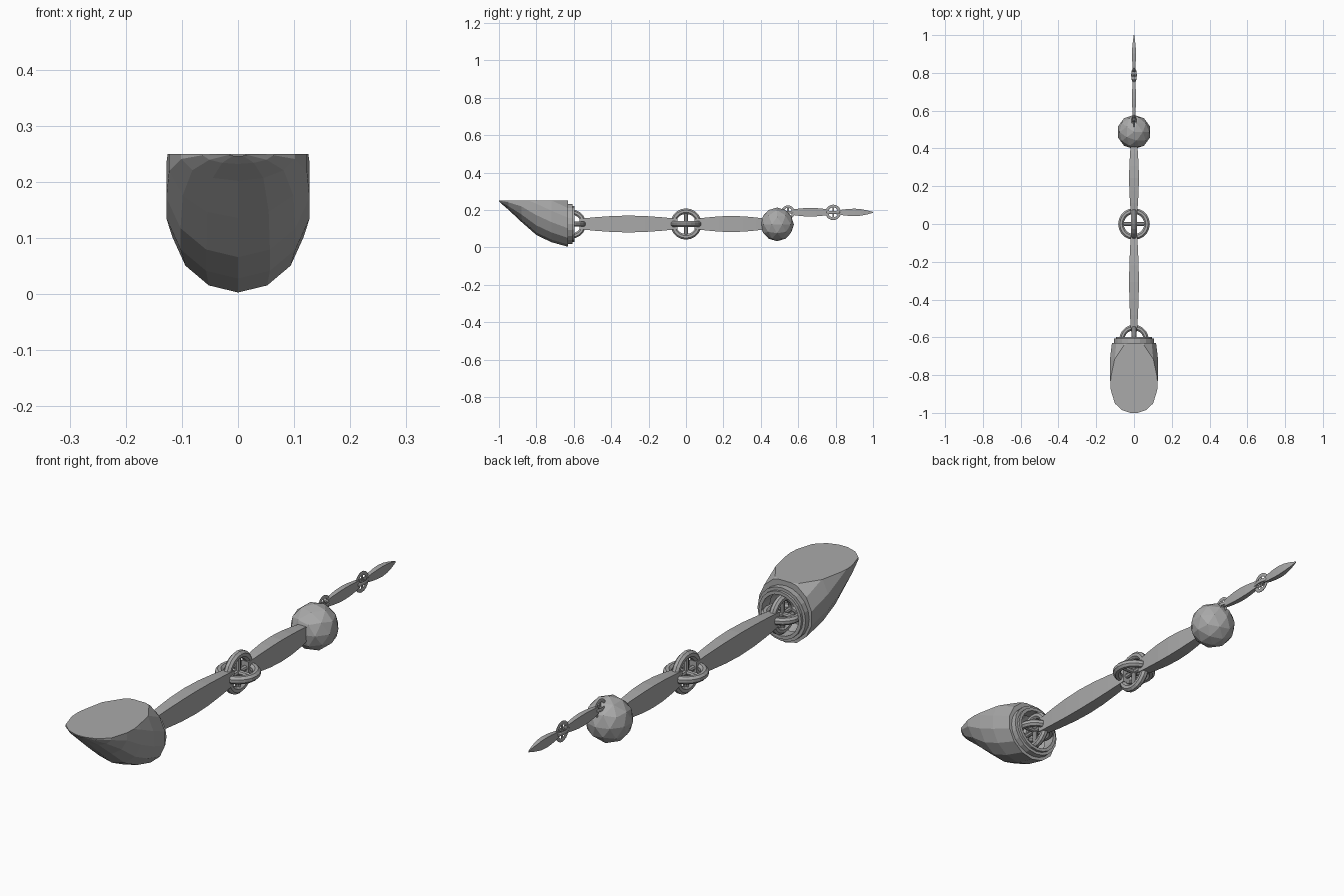
import bpy, bmesh, math
from mathutils import Vector, Matrix

if "Cube" in bpy.data.objects:
    bpy.data.objects.remove(bpy.data.objects["Cube"])

grey = bpy.data.materials.new("mid_grey")
grey.diffuse_color = (0.40, 0.40, 0.40, 1)
grey.use_nodes = True
grey.node_tree.nodes["Principled BSDF"].inputs["Base Color"].default_value = grey.diffuse_color


def finish(name, bm):
    bmesh.ops.recalc_face_normals(bm, faces=bm.faces)
    me = bpy.data.meshes.new(name)
    bm.to_mesh(me)
    bm.free()
    me.materials.append(grey)
    ob = bpy.data.objects.new(name, me)
    bpy.context.collection.objects.link(ob)
    return ob


def loft(sections, n, phase=0.0):
    """Skin elliptical sections (y, half width, half height, centre z) along y."""
    bm = bmesh.new()
    rings = []
    for y, w, h, c in sections:
        rings.append([bm.verts.new((w * math.cos(2 * math.pi * i / n + phase), y,
                                    c + h * math.sin(2 * math.pi * i / n + phase)))
                      for i in range(n)])
    for a, b in zip(rings, rings[1:]):
        for i in range(n):
            j = (i + 1) % n
            bm.faces.new((a[i], a[j], b[j], b[i]))
    bm.faces.new(rings[0])
    bm.faces.new(rings[-1])
    return bm


# scoop: round cup cut flat on top
cup = [(-1.0, 0.02, 0.006, 0.252), (-0.985, 0.065, 0.02, 0.252), (-0.95, 0.104, 0.05, 0.252),
       (-0.88, 0.126, 0.107, 0.243), (-0.80, 0.131, 0.137, 0.203), (-0.72, 0.131, 0.138, 0.166),
       (-0.63, 0.12, 0.127, 0.13), (-0.63, 0.10, 0.10, 0.125)]
bm = loft(cup, 14, math.pi / 2)
bmesh.ops.bisect_plane(bm, geom=bm.verts[:] + bm.edges[:] + bm.faces[:],
                       plane_co=(0, 0, 0.25), plane_no=(0, 0, 1), clear_outer=True)
bmesh.ops.holes_fill(bm, edges=[e for e in bm.edges if e.is_boundary], sides=0)
# the closed back is opened and continued inward as a socket
back = [f for f in bm.faces if all(abs(v.co.y + 0.63) < 1e-4 for v in f.verts)
        and abs(f.calc_center_median().x) < 0.005
        and abs(f.calc_center_median().z - 0.125) < 0.02]
back_face = max(back, key=lambda f: len(f.verts))
ext = bmesh.ops.extrude_discrete_faces(bm, faces=[back_face])["faces"][0]
for v in ext.verts:
    v.co = Vector((v.co.x * 0.8, -0.71, 0.125 + (v.co.z - 0.125) * 0.8))
finish("scoop", bm)


# collar: stepped ring around the socket
def collar(name, y0, y1, outer, inner):
    n = 20
    prof = [(y0, outer), (y1, outer), (y1, inner), (y0, inner)]
    bm = bmesh.new()
    rings = [[bm.verts.new((r * math.cos(2 * math.pi * i / n), y,
                            0.125 + r * math.sin(2 * math.pi * i / n))) for i in range(n)]
             for y, r in prof]
    for k in range(4):
        a, b = rings[k], rings[(k + 1) % 4]
        for i in range(n):
            j = (i + 1) % n
            bm.faces.new((a[i], a[j], b[j], b[i]))
    finish(name, bm)


collar("outer_collar", -0.64, -0.607, 0.107, 0.088)
collar("inner_collar", -0.65, -0.597, 0.095, 0.082)


# joints: two crossed rings with pins inside
def joint(name, y, z, r, sx=1.0):
    bm = bmesh.new()
    n, m = 20, 8
    minor = r * 0.19
    major = r - minor
    for axis in (0, 2):
        grid = []
        for i in range(n):
            a = 2 * math.pi * i / n
            row = []
            for k in range(m):
                b = 2 * math.pi * (k + 0.5) / m
                rad = major + minor * math.cos(b)
                p, q, t = rad * math.cos(a), rad * math.sin(a), minor * math.sin(b)
                row.append(bm.verts.new((t, p, q) if axis == 0 else (q, p, t)))
            grid.append(row)
        for i in range(n):
            for k in range(m):
                i2, k2 = (i + 1) % n, (k + 1) % m
                bm.faces.new((grid[i][k], grid[i2][k], grid[i2][k2], grid[i][k2]))
    for axis in "XYZ":
        rot = {"X": Matrix.Rotation(math.pi / 2, 4, "Y"),
               "Y": Matrix.Rotation(math.pi / 2, 4, "X"), "Z": Matrix()}[axis]
        bmesh.ops.create_cone(bm, cap_ends=True, segments=8, radius1=r * 0.12,
                              radius2=r * 0.12, depth=major * 2, matrix=rot)
    for v in bm.verts:
        v.co = Vector((v.co.x * sx, v.co.y + y, v.co.z + z))
    finish(name, bm)


joint("wrist_joint", -0.612, 0.125, 0.079)
joint("elbow_joint", 0.0, 0.125, 0.085)
joint("small_base_joint", 0.545, 0.188, 0.037, 0.36)
joint("small_mid_joint", 0.787, 0.187, 0.042, 0.36)


# bars: four-sided, swelling in the middle
def bar(name, y0, y1, z, w, h, end=0.62, tip=None):
    secs = []
    for i in range(7):
        t = i / 6
        s = end + (1 - end) * math.sin(math.pi * t)
        if tip and t > 0.5:
            s = tip + (1 - tip) * math.sin(math.pi * t)
        secs.append((y0 + (y1 - y0) * t, w * s * 2 ** 0.5, h * s * 2 ** 0.5, z))
    finish(name, loft(secs, 4, math.pi / 4))


bar("forearm", -0.57, -0.045, 0.125, 0.026, 0.045)
bar("upper_arm", 0.045, 0.44, 0.125, 0.026, 0.043)
bar("small_arm", 0.565, 0.765, 0.188, 0.0105, 0.023)
bar("small_tip", 0.805, 1.0, 0.187, 0.0105, 0.02, 0.5, 0.12)

# shoulder ball: faceted
bm = bmesh.new()
bmesh.ops.create_icosphere(bm, subdivisions=2, radius=0.09,
                           matrix=Matrix.Translation((0, 0.487, 0.123)))
finish("shoulder_ball", bm)
